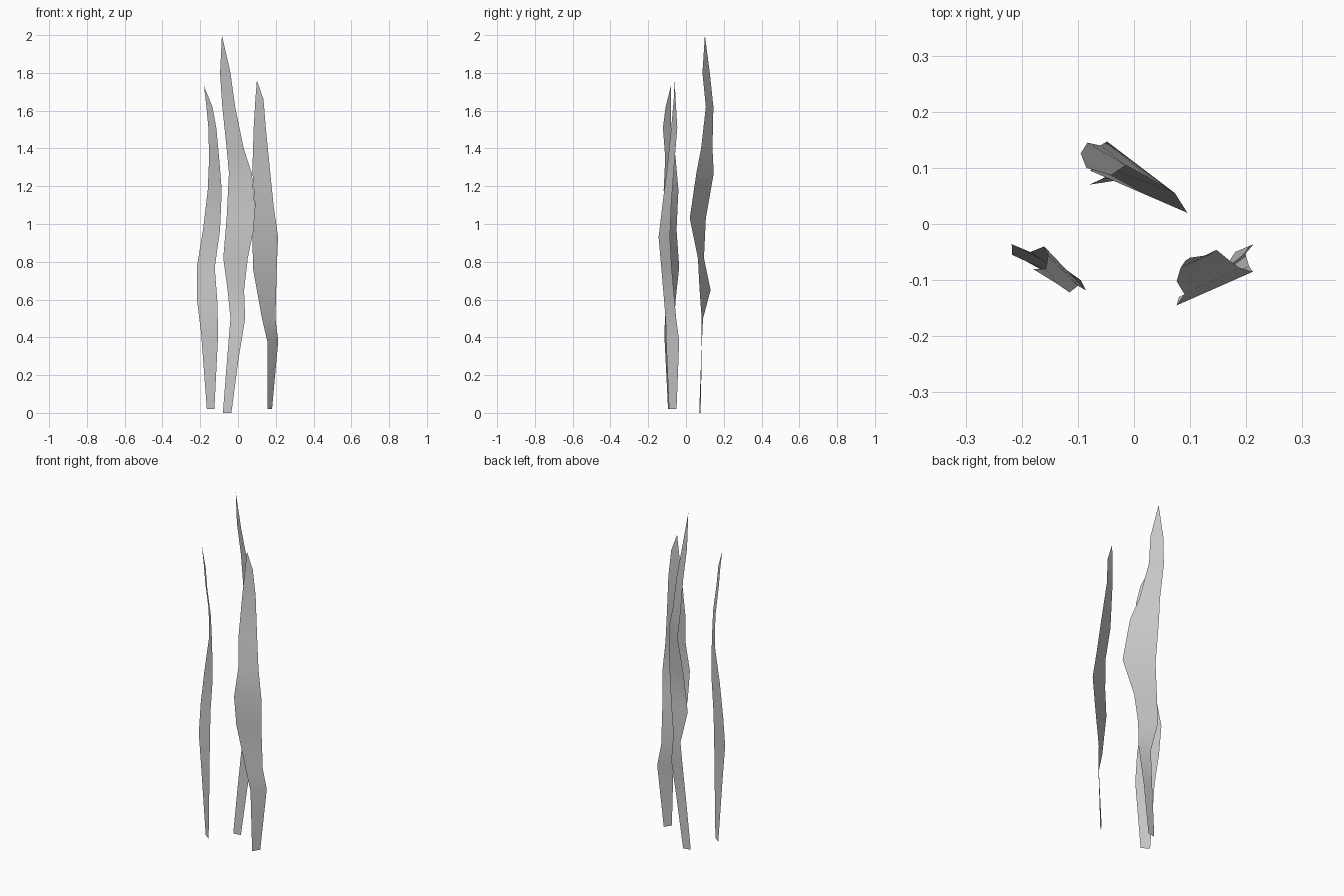
import bpy
import bmesh


def blade(name, rows, tip):
    """Thin leaf strip: each row is (z, left x, left y, right x, right y), closed by a tip."""
    bm = bmesh.new()
    pairs = [(bm.verts.new((lx, ly, z)), bm.verts.new((rx, ry, z)))
             for z, lx, ly, rx, ry in rows]
    for (a, b), (c, d) in zip(pairs, pairs[1:]):
        bm.faces.new((a, b, d, c))
    bm.faces.new((*pairs[-1], bm.verts.new(tip)))
    mesh = bpy.data.meshes.new(name)
    bm.to_mesh(mesh)
    bm.free()
    mesh.shade_smooth()
    obj = bpy.data.objects.new(name, mesh)
    bpy.context.collection.objects.link(obj)


# left blade
blade("left_blade", [
    (0.02, -.165, -.065, -.125, -.095),
    (0.42, -.195, -.065, -.105, -.115),
    (0.60, -.217, -.055, -.110, -.105),
    (0.77, -.218, -.036, -.123, -.080),
    (0.97, -.185, -.050, -.095, -.100),
    (1.18, -.160, -.040, -.086, -.118),
    (1.35, -.153, -.055, -.100, -.110),
    (1.51, -.157, -.080, -.115, -.122),
    (1.62, -.167, -.080, -.135, -.108),
], (-.18, -.08, 1.73))

# tall back blade
blade("back_blade", [
    (0.00, -.080, .070, -.035, .077),
    (0.28, -.058, .080, .002, .083),
    (0.50, -.040, .090, .038, .083),
    (0.65, -.055, .130, .032, .072),
    (0.82, -.078, .095, .052, .063),
    (1.03, -.060, .105, .095, .020),
    (1.27, -.048, .147, .073, .055),
    (1.40, -.060, .140, .030, .080),
    (1.62, -.083, .145, -.015, .105),
    (1.80, -.095, .126, -.040, .087),
], (-.085, .10, 2.0))

# right blade
blade("right_blade", [
    (0.02, .155, -.090, .180, -.050),
    (0.38, .155, -.105, .213, -.036),
    (0.50, .127, -.108, .198, -.052),
    (0.76, .080, -.130, .205, -.075),
    (0.93, .076, -.145, .212, -.085),
    (1.10, .090, -.125, .188, -.078),
    (1.28, .076, -.102, .170, -.065),
    (1.51, .083, -.078, .147, -.046),
    (1.66, .092, -.065, .135, -.055),
], (.10, -.06, 1.76))
